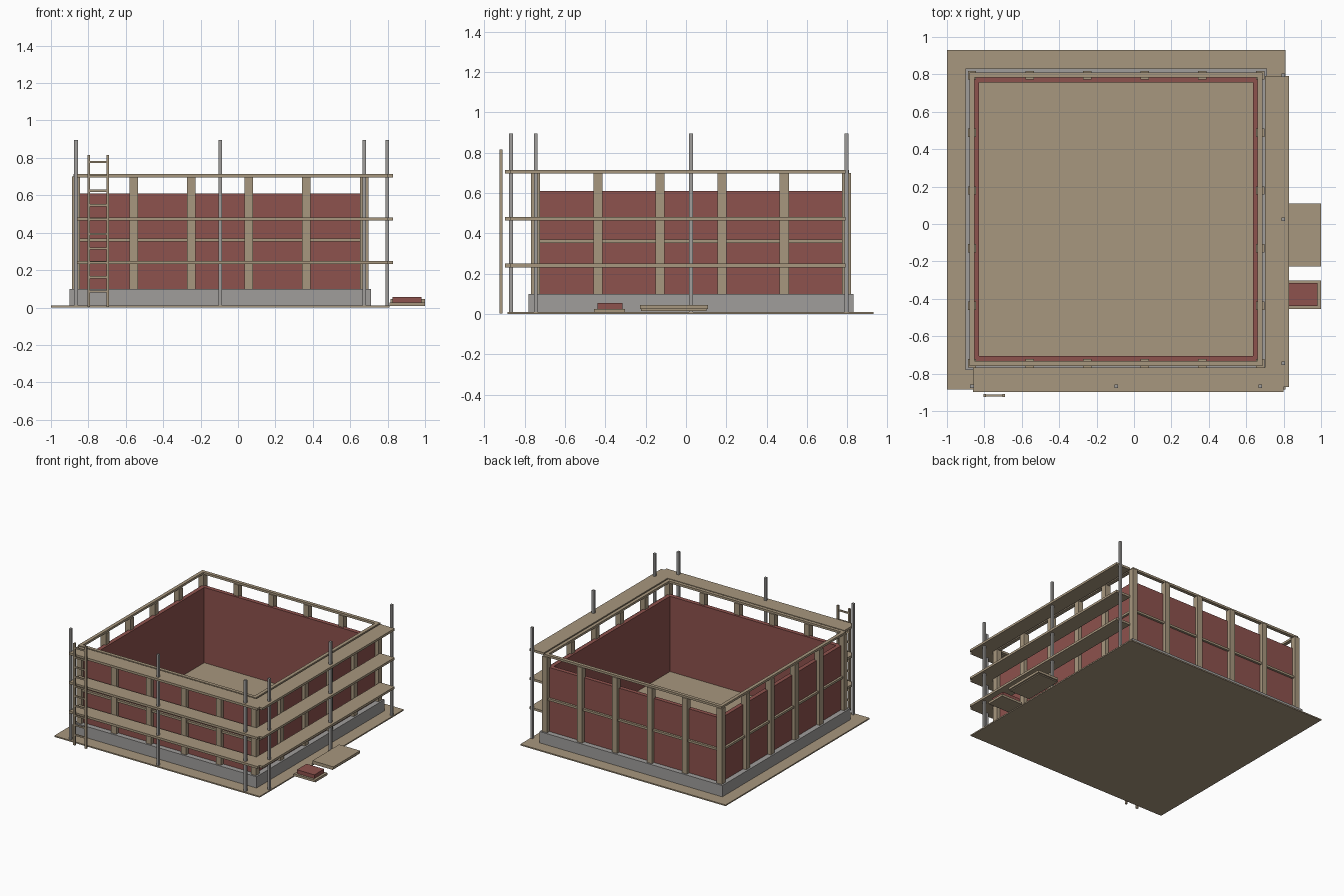
import bpy
import bmesh
from mathutils import Matrix, Vector

cube = bpy.data.objects.get("Cube")
if cube:
    bpy.data.objects.remove(cube, do_unlink=True)


def material(name, rgb):
    m = bpy.data.materials.new(name)
    m.use_nodes = True
    m.diffuse_color = (*rgb, 1)
    bsdf = m.node_tree.nodes["Principled BSDF"]
    bsdf.inputs["Base Color"].default_value = (*rgb, 1)
    bsdf.inputs["Roughness"].default_value = 0.9
    return m


WOOD = material("timber tan", (0.39, 0.31, 0.21))
BRICK = material("brick red", (0.27, 0.085, 0.075))
GREY = material("concrete grey", (0.35, 0.34, 0.33))

# Centre of the building in plan
CX, CY = -0.096, 0.025


def finish(name, bm, mat):
    bmesh.ops.recalc_face_normals(bm, faces=bm.faces)
    mesh = bpy.data.meshes.new(name)
    bm.to_mesh(mesh)
    bm.free()
    mesh.materials.append(mat)
    obj = bpy.data.objects.new(name, mesh)
    bpy.context.collection.objects.link(obj)
    return obj


def box(name, x, y, z, mat):
    """Box from (low, high) pairs on each axis."""
    lo, hi = (Vector(p) for p in zip(x, y, z))
    bm = bmesh.new()
    bmesh.ops.create_cube(bm, size=1, matrix=Matrix.Translation((lo + hi) / 2)
                          @ Matrix.Diagonal((*(hi - lo), 1)))
    return finish(name, bm, mat)


def post(name, x, y, z, width, mat):
    r = width / 2
    return box(name, (x - r, x + r), (y - r, y + r), z, mat)


def square_ring(name, inner, outer, z, mat):
    """Square frame around the building centre, given by half widths."""
    bm = bmesh.new()
    profile = [(inner, z[0]), (outer, z[0]), (outer, z[1]), (inner, z[1])]
    corners = [(-1, -1), (1, -1), (1, 1), (-1, 1)]
    loops = [[bm.verts.new((CX + sx * r, CY + sy * r, h)) for r, h in profile]
             for sx, sy in corners]
    for i in range(4):
        a, b = loops[i], loops[(i + 1) % 4]
        for j in range(4):
            k = (j + 1) % 4
            bm.faces.new((a[j], a[k], b[k], b[j]))
    return finish(name, bm, mat)


# Ground slab, footing and brick shell
box("ground_slab", (-1, 0.81), (-0.885, 0.93), (0, 0.01), WOOD)
square_ring("footing", 0.75, 0.806, (0.004, 0.1), GREY)
square_ring("brick_wall", 0.732, 0.765, (0.005, 0.61), BRICK)

# Timber frame: rails and posts around the shell
square_ring("middle_rail", 0.757, 0.782, (0.353, 0.37), WOOD)
square_ring("top_rail", 0.757, 0.784, (0.698, 0.715), WOOD)
HALF = 0.77
STEP = HALF * 2 / 5
for i in range(6):
    d = -HALF + i * STEP
    for s in (-1, 1):
        post("frame_post", CX + d, CY + s * HALF, (0.1, 0.7), 0.045, WOOD)
        if 0 < i < 5:
            post("side_frame_post", CX + s * HALF, CY + d, (0.1, 0.7), 0.045, WOOD)

# Scaffold decks on the front and left sides
for top in (0.25, 0.482, 0.714):
    z = (top - 0.018, top)
    box("front_deck", (-0.86, 0.80), (-0.898, -0.768), z, WOOD)
    box("side_deck", (0.70, 0.828), (-0.872, 0.79), z, WOOD)

# Scaffold poles
for d in (-HALF, 0, HALF):
    post("front_pole", CX + d, -0.868, (0, 0.895), 0.019, GREY)
    post("side_pole", 0.798, CY + d, (0, 0.895), 0.019, GREY)

# Ladder leaning on the front decks
LADDER_Y = (-0.925, -0.91)
for x in (-0.798, -0.697):
    box("ladder_rail", (x - 0.007, x + 0.007), LADDER_Y, (0.002, 0.815), WOOD)
for i in range(10):
    z = 0.085 + i * 0.077
    box("ladder_rung", (-0.798, -0.697), (-0.922, -0.912), (z - 0.006, z + 0.006), WOOD)

# Stacked boards and a brick pallet beside the building
box("lower_boards", (0.81, 0.99), (-0.222, 0.102), (0.016, 0.024), WOOD)
box("upper_boards", (0.815, 1), (-0.228, 0.11), (0.026, 0.045), WOOD)
box("brick_pallet", (0.81, 1), (-0.455, -0.303), (0.008, 0.026), WOOD)
box("brick_stack", (0.825, 0.98), (-0.438, -0.315), (0.026, 0.056), BRICK)
